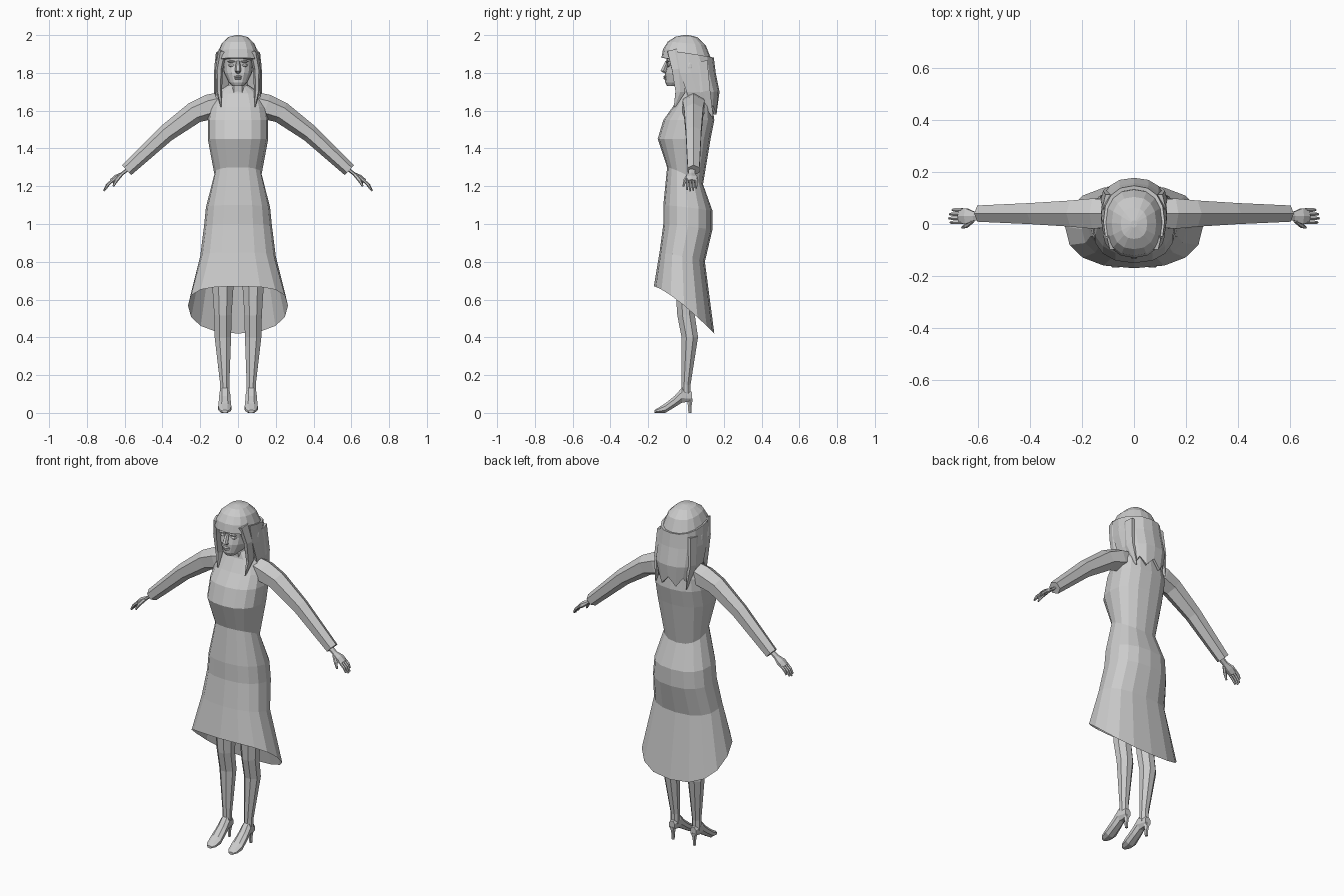
import bpy, bmesh, math
from mathutils import Vector

default_cube = bpy.data.objects.get("Cube")
if default_cube:
    bpy.data.objects.remove(default_cube)

grey = (.6, .6, .6, 1)
clay = bpy.data.materials.new("plain_grey")
clay.use_nodes = True
clay.diffuse_color = grey
clay.node_tree.nodes["Principled BSDF"].inputs["Base Color"].default_value = grey

SIDES = (("left", 1), ("right", -1))


def finish(name, bm):
    """Turn a bmesh into a flat-shaded grey object."""
    bmesh.ops.recalc_face_normals(bm, faces=bm.faces)
    mesh = bpy.data.meshes.new(name)
    bm.to_mesh(mesh)
    bm.free()
    mesh.materials.append(clay)
    part = bpy.data.objects.new(name, mesh)
    bpy.context.collection.objects.link(part)
    return part


def loft(name, rings, closed=True, capped=True):
    """Skin a list of equal-length point rings."""
    bm = bmesh.new()
    rows = [[bm.verts.new(point) for point in ring] for ring in rings]
    count = len(rows[0])
    for low, high in zip(rows, rows[1:]):
        for i in range(count if closed else count - 1):
            j = (i + 1) % count
            bm.faces.new((low[i], low[j], high[j], high[i]))
    if capped:
        bm.faces.new(rows[0])
        bm.faces.new(rows[-1])
    return finish(name, bm)


def soften(value):
    """Push a sine or cosine outward for a slightly squared oval."""
    return math.copysign(abs(value) ** .85, value)


def section(z, width, front, back, drop=0):
    """Oval body ring, starting at the front centre; drop lowers it toward the back."""
    ring = []
    for k in range(16):
        angle = math.tau * k / 16
        x, depth = soften(math.sin(angle)), -soften(math.cos(angle))
        share = (1 + depth) / 2
        ring.append(Vector((x * width, front + (back - front) * share,
                            z - drop * share ** 1.3)))
    return ring


def body(name, rows, capped=True):
    return loft(name, [section(*row) for row in rows], capped=capped)


def tube(name, path, mirror=1, sides=6, flat=1):
    """Tapered tube along x, y, z, radius rows; flat thins it across the y axis."""
    centres = [Vector(row[:3]) for row in path]
    rings = []
    for i, centre in enumerate(centres):
        along = centres[min(i + 1, len(path) - 1)] - centres[max(i - 1, 0)]
        v = along.cross(Vector((0, 1, 0))).normalized()
        u = v.cross(along.normalized())
        ring = []
        for k in range(sides):
            angle = math.tau * (k + .5) / sides
            offset = u * math.cos(angle) + v * math.sin(angle) * flat
            point = centre + offset * path[i][3]
            point.x *= mirror
            ring.append(point)
        rings.append(ring)
    return loft(name, rings)


def pebble(name, centre, size):
    """Faceted ellipsoid for small face details."""
    bm = bmesh.new()
    bmesh.ops.create_icosphere(bm, subdivisions=2, radius=1)
    bmesh.ops.scale(bm, vec=size, verts=bm.verts)
    bmesh.ops.translate(bm, vec=centre, verts=bm.verts)
    return finish(name, bm)


# Dress: bodice, and a flared skirt whose hem falls toward the back
waist = (1.3, .125, -.1, .09, .09)
body("bodice", [
    waist,
    (1.45, .16, -.15, .13),
    (1.55, .16, -.12, .15),
    (1.62, .15, -.07, .14),
    (1.69, .12, -.03, .12),
    (1.74, .05, -.02, .09)])
body("skirt", [
    waist,
    (1.1, .17, -.12, .14, .03),
    (1, .18, -.12, .14, .03),
    (.85, .2, -.14, .1, .05),
    (.67, .265, -.17, .15, .25)], capped=False)

# Neck and head
tube("neck", [(0, .03, 1.68, .06), (0, .01, 1.8, .05)], sides=8)
body("head", [
    (1.73, .03, -.1, -.03),
    (1.75, .05, -.11, .03),
    (1.8, .075, -.11, .09),
    (1.84, .08, -.1, .1),
    (1.92, .08, -.11, .1)])

# Face details
tube("nose", [(0, -.1, 1.86, .01), (0, -.12, 1.81, .017), (0, -.1, 1.8, .01)])
for label, height, width in (("upper_lip", 1.78, .023), ("lower_lip", 1.77, .02)):
    pebble(label, (0, -.11, height), (width, .01, .006))
for label, s in SIDES:
    pebble(label + "_eye", (s * .034, -.09, 1.84), (.017, .01, .009))
    pebble(label + "_brow", (s * .036, -.1, 1.86), (.022, .01, .005))
    pebble(label + "_ear", (s * .11, .02, 1.83), (.016, .024, .04))

# Hair crown with fringe: a squared dome
crown = []
for step in range(5):
    rise = step / 4 * math.pi / 2
    spread = max(soften(math.cos(rise)), .1)
    crown.append(section(1.88 + .12 * math.sin(rise), .115 * spread,
                         -.13 * spread, .14 * spread, .06 * spread ** 4))
loft("hair_crown", crown)

# Hair falling behind the ears, with a ragged lower edge
fall = [section(*row)[3:14] for row in (
    (1.92, .11, -.12, .14, .04),
    (1.8, .12, -.1, .15),
    (1.7, .12, -.06, .17),
    (1.6, .1, -.02, .16))]
for i, point in enumerate(fall[-1]):
    point.z += .03 if i % 2 else -.02
hair_fall = loft("hair_back_fall", fall, closed=False, capped=False)
thickness = hair_fall.modifiers.new("thickness", "SOLIDIFY")
thickness.thickness = .015
thickness.offset = 0

for label, s in SIDES:
    # Pointed locks in front of and behind each ear
    tube(label + "_front_lock", [
        (.08, -.06, 1.92, .045), (.1, -.04, 1.82, .04),
        (.1, -.03, 1.7, .03), (.09, -.06, 1.62, .005)], s, flat=.5)
    tube(label + "_rear_lock", [
        (.1, .07, 1.86, .05), (.11, .09, 1.7, .045),
        (.1, .14, 1.57, .005)], s, flat=.4)

    # Sleeve and hand
    tube(label + "_sleeve", [(x, .04, z, radius) for x, z, radius in (
        (.08, 1.64, .06), (.15, 1.62, .067), (.23, 1.59, .058),
        (.38, 1.48, .047), (.59, 1.285, .036))], s)
    tube(label + "_palm", [
        (.57, .03, 1.3, .02), (.615, .03, 1.265, .02),
        (.645, .03, 1.245, .035), (.67, .03, 1.225, .03)], s, flat=.45)
    reaches = {"index": .9, "middle": 1, "ring": .95, "little": .75}
    for i, (finger, reach) in enumerate(reaches.items()):
        root = Vector((.66, .006 + .016 * i, 1.235))
        knuckle = root + Vector((.033, 0, -.03)) * reach
        tip = root + Vector((.05, 0, -.06)) * reach
        tube(f"{label}_{finger}_finger", [(*root, .008), (*knuckle, .008), (*tip, .005)], s)
    tube(label + "_thumb", [(.62, .015, 1.26, .01), (.645, -.006, 1.23, .01),
                            (.66, -.014, 1.2, .005)], s)

    # Leg
    tube(label + "_leg", [(x, y, z, radius) for x, y, z, radius in (
        (.08, 0, 1, .08), (.08, 0, .66, .06), (.08, 0, .52, .05),
        (.08, .02, .4, .047), (.07, 0, .15, .026), (.07, 0, .09, .026))], s, sides=8)

    # High-heeled shoe: rows are depth, sole, top and half width
    shoe = []
    for y, sole, top, half in (
            (-.167, 0, .015, .015), (-.15, 0, .025, .03), (-.11, 0, .05, .037),
            (-.06, .03, .09, .033), (-.02, .055, .135, .03), (.033, .06, .11, .02)):
        ring = []
        for k in range(8):
            angle = math.tau * (k + .5) / 8
            ring.append(Vector((s * .07 + half * soften(math.cos(angle)), y,
                                sole + (top - sole) * (1 + math.sin(angle) / .924) / 2)))
        shoe.append(ring)
    loft(label + "_shoe", shoe)
    tube(label + "_heel", [(.07, .02, .075, .018), (.07, .02, .03, .01),
                           (.07, .02, 0, .009)], s)
